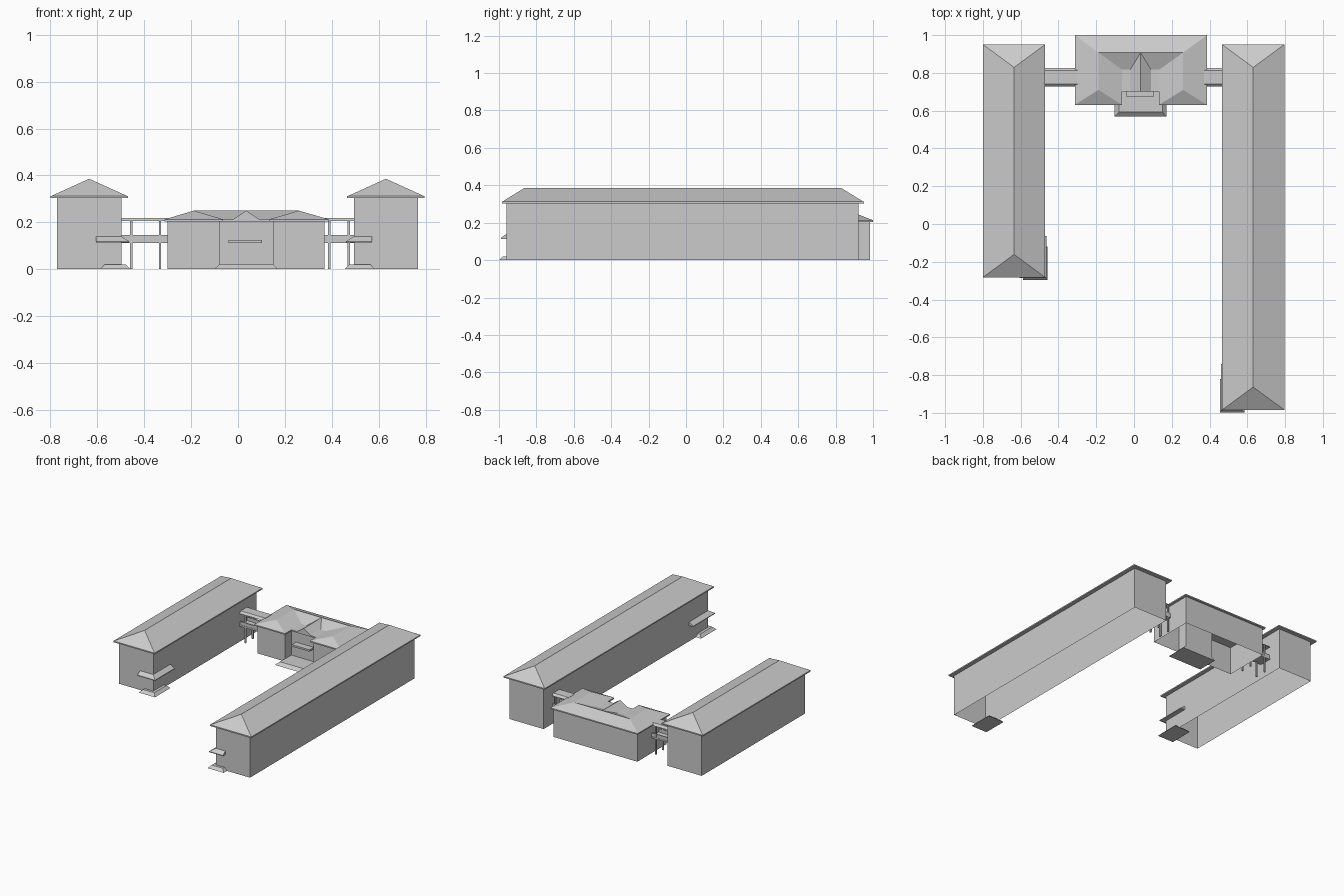
import bpy

if "Cube" in bpy.data.objects:
    bpy.data.objects.remove(bpy.data.objects["Cube"])


def make(name, verts, faces):
    me = bpy.data.meshes.new(name)
    me.from_pydata(verts, [], faces)
    me.validate()
    ob = bpy.data.objects.new(name, me)
    bpy.context.collection.objects.link(ob)
    return ob


def rect(x0, x1, y0, y1):
    return [(x0, y0), (x1, y0), (x1, y1), (x0, y1)]


def prism(name, low, high, z0, z1, caps=(True, True)):
    """Join two outlines at different heights; caps = (bottom, top)."""
    n = len(low)
    verts = [(x, y, z0) for x, y in low] + [(x, y, z1) for x, y in high]
    faces = [(i, (i + 1) % n, n + (i + 1) % n, n + i) for i in range(n)]
    if caps[0]:
        faces.append(tuple(reversed(range(n))))
    if caps[1]:
        faces.append(tuple(range(n, 2 * n)))
    return make(name, verts, faces)


def box(name, x0, x1, y0, y1, z0, z1):
    r = rect(x0, x1, y0, y1)
    return prism(name, r, r, z0, z1)


# Two long side wings: open-bottomed walls, fascia and hipped roof
def wing(side, cx, y0, y1):
    r = rect(cx - .137, cx + .137, y0 + .025, y1 - .028)
    prism(side + "_wing_walls", r, r, 0, .304, (False, False))
    box(side + "_wing_fascia", cx - .165, cx + .165, y0, y1, .303, .312)
    e = rect(cx - .163, cx + .163, y0 + .002, y1 - .002)
    make(side + "_wing_roof",
         [(x, y, .312) for x, y in e] + [(cx, y0 + .122, .386), (cx, y1 - .122, .386)],
         [(0, 1, 4), (1, 2, 5, 4), (2, 3, 5), (3, 0, 4, 5)])


# Corner entrance: canopy wrapping the inner front corner plus tapered step
def entrance(side, s, wx, wy, front_len, side_len):
    d = .034
    stations = [((wx + s * front_len, wy), (wx + s * front_len, wy - .029)),
                ((wx, wy), (wx - s * d, wy - .029)),
                ((wx, wy + side_len), (wx - s * d, wy + side_len))]
    verts, faces = [], []
    for (ax, ay), (bx, by) in stations:
        verts += [(ax, ay, .114), (bx, by, .114), (bx, by, .119), (ax, ay, .14)]
    for k in (0, 4):
        for i in range(4):
            j = (i + 1) % 4
            faces.append((k + i, k + j, k + 4 + j, k + 4 + i))
    faces += [(0, 1, 2, 3), (8, 9, 10, 11)]
    make(side + "_entrance_canopy", verts, faces)
    xa, xb = sorted((wx - s * .04, wx + s * .09))
    prism(side + "_entrance_step", rect(xa, xb, wy - .038, wy + .14),
          rect(xa + .02, xb - .02, wy - .018, wy + .12), 0, .02)


wing("left", -.635, -.283, .951)
wing("right", .631, -.985, .951)
entrance("left", -1, -.498, -.258, .107, .195)
entrance("right", 1, .494, -.96, .077, .22)

# Central block: U-shaped walls, fascia and hipped roof
u_wall = [(-.30, .985), (-.30, .65), (-.077, .65), (-.077, .72),
          (.151, .72), (.151, .65), (.37, .65), (.37, .985)]
prism("central_walls", u_wall, u_wall, 0, .205, (False, False))
u_eave = [(-.313, 1), (-.313, .631), (-.064, .631), (-.064, .817),
          (.133, .817), (.133, .631), (.387, .631), (.387, 1)]
prism("central_fascia", u_eave, u_eave, .204, .213)
ridge = [(-.188, .907), (.26, .907), (-.188, .71), (.26, .71)]
make("central_roof",
     [(x, y, .213) for x, y in u_eave] + [(x, y, .25) for x, y in ridge],
     [(0, 1, 10, 8), (1, 2, 10), (2, 3, 8, 10), (3, 4, 9, 8),
      (4, 5, 11, 9), (5, 6, 11), (6, 7, 9, 11), (7, 0, 8, 9)])

# Middle bay: flat roof, small gable, canopy and landing
box("bay_flat_roof", -.064, .133, .702, .817, .204, .213)
make("bay_gable",
     [(x, y, z) for y in (.702, .907) for x, z in ((-.02, .213), (.09, .213), (.035, .25))],
     [(0, 1, 2), (0, 2, 5, 3), (1, 4, 5, 2)])
box("bay_canopy", -.04, .102, .672, .72, .111, .124)
prism("bay_landing", rect(-.103, .172, .568, .72),
      rect(-.079, .15, .592, .72), 0, .02)

# Covered bridges between the central block and the wings
for side, x0, x1, posts in (("left", -.498, -.30, (-.455, -.333)),
                            ("right", .37, .494, (.389, .472))):
    prism(side + "_bridge_roof", rect(x0, x1, .727, .827),
          rect(x0, x1, .742, .812), .205, .219)
    box(side + "_bridge_deck", x0, x1, .73, .824, .111, .122)
    for k, y in enumerate((.732, .814)):
        box(f"{side}_bridge_parapet_{k}", x0, x1, y, y + .008, .122, .146)
        for j, x in enumerate(posts):
            box(f"{side}_bridge_post_{k}{j}", x - .005, x + .005,
                y, y + .01, 0, .207)
